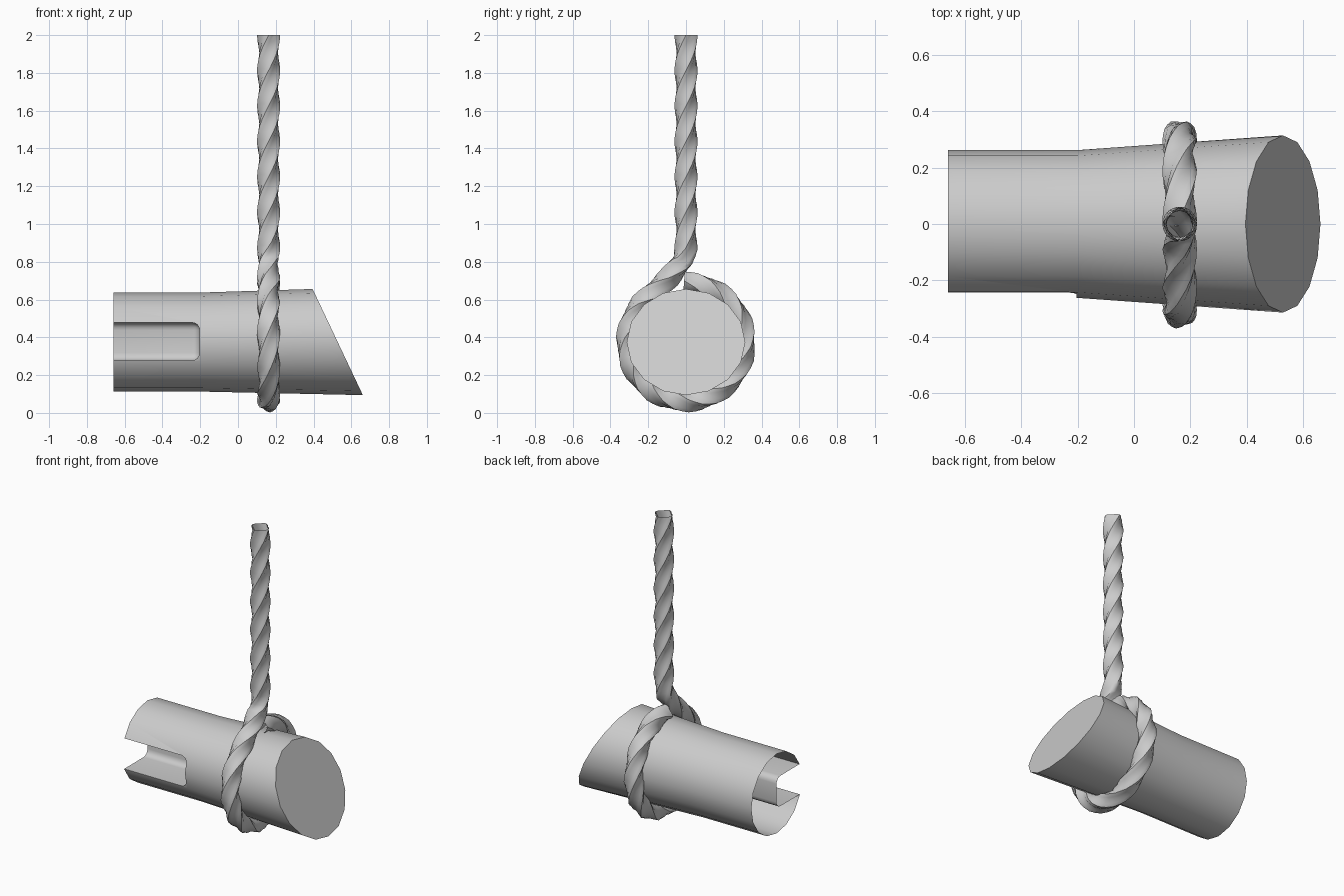
import bpy, bmesh
from math import sin, cos, pi, radians, hypot, ceil
from mathutils import Vector

if "Cube" in bpy.data.objects:
    bpy.data.objects.remove(bpy.data.objects["Cube"])

AXIS_Z = 0.375   # height of the log axis
ROPE_X = 0.162


def loft(name, rings, caps=False):
    """Skin a list of closed rings into one smooth object."""
    bm = bmesh.new()
    rows = [[bm.verts.new(p) for p in ring] for ring in rings]
    n = len(rows[0])
    for a, b in zip(rows, rows[1:]):
        for j in range(n):
            k = (j + 1) % n
            bm.faces.new((a[j], a[k], b[k], b[j]))
    if caps:
        bm.faces.new(rows[0][::-1])
        bm.faces.new(rows[-1])
    me = bpy.data.meshes.new(name)
    bm.to_mesh(me)
    bm.free()
    ob = bpy.data.objects.new(name, me)
    bpy.context.collection.objects.link(ob)
    return ob


def smooth(ob, angle):
    bpy.ops.object.select_all(action='DESELECT')
    ob.select_set(True)
    bpy.context.view_layer.objects.active = ob
    bpy.ops.object.shade_smooth_by_angle(angle=radians(angle))


# Log body: straight tube flaring to a slanted end
def ring(x, ry, rz, slant=0.0):
    return [(x - slant * sin(a), ry * cos(a), AXIS_Z + rz * sin(a))
            for a in (2 * pi * i / 16 for i in range(16))]


body = loft("body", [ring(-0.66, 0.262, 0.262), ring(-0.2, 0.262, 0.262),
                     ring(0.528, 0.314, 0.281, 0.133)], caps=True)

# Slot cutter: rounded box reaching from the front to the log axis
x0, x1, y0, y1, h = -0.9, -0.203, -0.5, 0.0, 0.1
bm = bmesh.new()
bmesh.ops.create_cube(bm, size=1)
for v in bm.verts:
    v.co = ((x0 + x1) / 2 + v.co.x * (x1 - x0), (y0 + y1) / 2 + v.co.y * (y1 - y0),
            AXIS_Z + 0.003 + v.co.z * 2 * h)
bmesh.ops.bevel(bm, geom=bm.edges[:], offset=0.04, segments=4, profile=0.5, affect='EDGES')
cut_mesh = bpy.data.meshes.new("slot_cutter")
bm.to_mesh(cut_mesh)
bm.free()
cutter = bpy.data.objects.new("slot_cutter", cut_mesh)
bpy.context.collection.objects.link(cutter)
cutter.hide_render = True

mod = body.modifiers.new("slot", 'BOOLEAN')
mod.operation = 'DIFFERENCE'
mod.solver = 'EXACT'
mod.object = cutter
bpy.context.view_layer.objects.active = body
bpy.ops.object.modifier_apply(modifier="slot")
bpy.data.objects.remove(cutter)

# Open the straight end
bm = bmesh.new()
bm.from_mesh(body.data)
bmesh.ops.delete(bm, geom=[f for f in bm.faces if f.calc_center_median().x < -0.655
                           and f.normal.x < -0.9], context='FACES')
bm.to_mesh(body.data)
bm.free()
smooth(body, 35)

# Rope path in the y-z plane: straight drop, bend, then a loop round the log
keys = [(0, 2.0), (0, 0.87), (-0.015, 0.81), (-0.09, 0.715)]
for d in range(38, 366, 12):
    a = radians(d)
    keys.append((-0.312 * sin(a), AXIS_Z + 0.312 * cos(a)))
path = []
for (ya, za), (yb, zb) in zip(keys, keys[1:]):
    n = max(1, ceil(hypot(yb - ya, zb - za) / 0.035))
    path += [Vector((ROPE_X, ya + (yb - ya) * i / n, za + (zb - za) * i / n)) for i in range(n)]
path.append(Vector((ROPE_X, *keys[-1])))

# Twisted four-strand section swept along the path
rings, dist = [], 0.0
side = Vector((1, 0, 0))
for i, p in enumerate(path):
    t = (path[min(i + 1, len(path) - 1)] - path[max(i - 1, 0)]).normalized()
    up = t.cross(side)
    if i:
        dist += (p - path[i - 1]).length
    row = []
    for j in range(16):
        a = 2 * pi * j / 16
        r = 0.0535 + 0.0075 * cos(4 * a)
        w = a + dist * 2 * pi / 0.75
        row.append(p + side * (r * cos(w)) + up * (r * sin(w)))
    rings.append(row)
rope = loft("rope", rings)
smooth(rope, 60)
